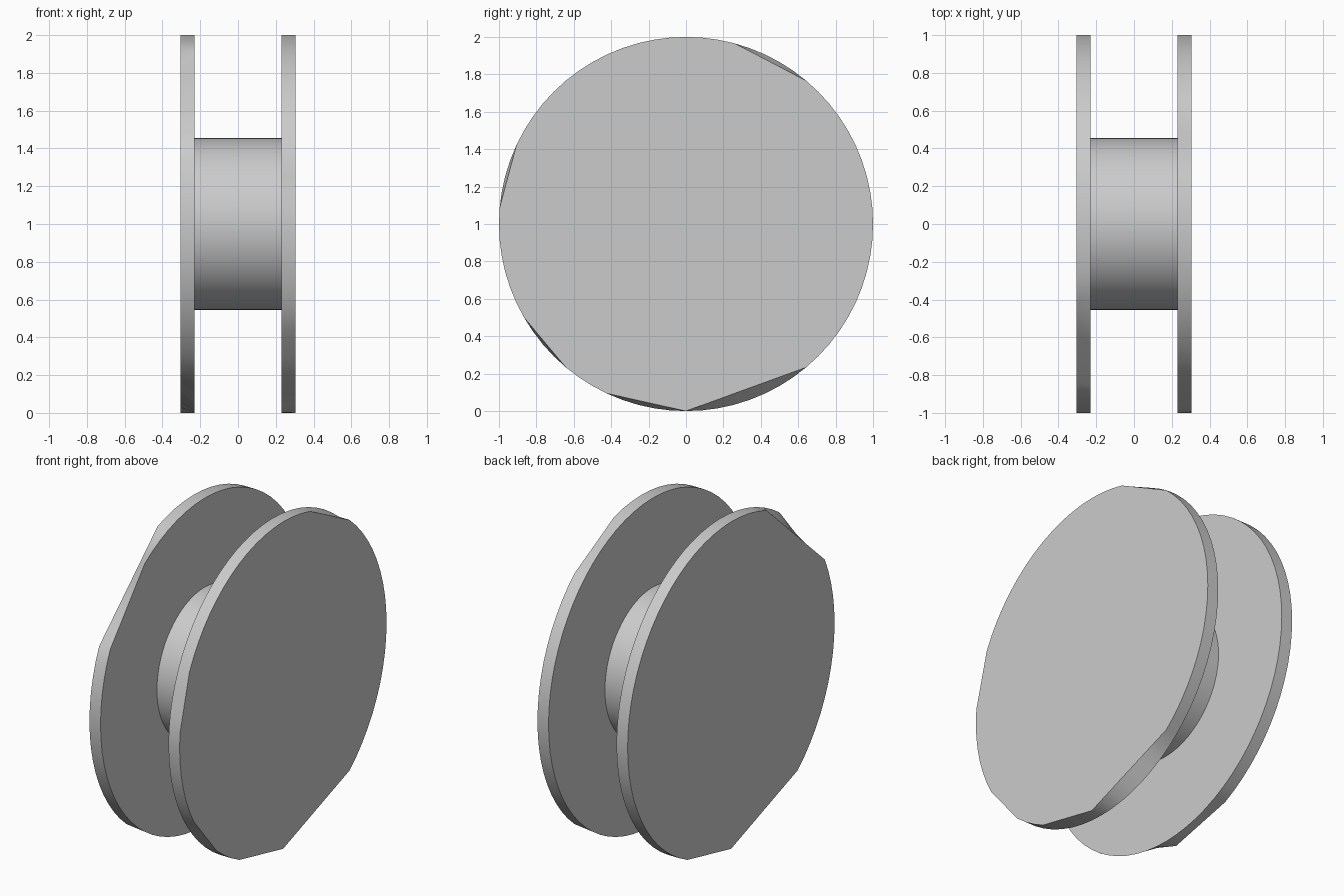
import bpy, bmesh, math

if "Cube" in bpy.data.objects:
    bpy.data.objects.remove(bpy.data.objects["Cube"])

SEG = 72
RIM, HUB = 1.0, 0.455
X_IN, X_OUT = 0.23, 0.305


def ring_point(deg, radius, flats):
    """Point (y, z) on a circle, flattened to a chord inside each angle range."""
    def on_circle(d):
        a = math.radians(d)
        return radius * math.cos(a), 1 + radius * math.sin(a)
    for a, b in flats:
        if a < deg < b:
            t = (deg - a) / (b - a)
            p, q = on_circle(a), on_circle(b)
            return p[0] + (q[0] - p[0]) * t, p[1] + (q[1] - p[1]) * t
    return on_circle(deg)


def drum(name, x0, x1, radius, flats0=(), flats1=(), caps=True):
    """Cylinder along x, each end with its own flattened stretches."""
    bm = bmesh.new()
    rings = []
    for x, flats in ((x0, flats0), (x1, flats1)):
        rings.append([bm.verts.new((x, *ring_point(i * 360 / SEG, radius, flats)))
                      for i in range(SEG)])
    a, b = rings
    for i in range(SEG):
        j = (i + 1) % SEG
        bm.faces.new((a[i], a[j], b[j], b[i]))
    if caps:
        bm.faces.new(a)
        bm.faces.new(b)
    bmesh.ops.recalc_face_normals(bm, faces=bm.faces)
    if not caps:
        # open tube: make sure the normals face away from the axle
        f = next(iter(bm.faces))
        c = f.calc_center_median()
        if f.normal.y * c.y + f.normal.z * (c.z - 1) < 0:
            bmesh.ops.reverse_faces(bm, faces=bm.faces)
    mesh = bpy.data.meshes.new(name)
    bm.to_mesh(mesh)
    bm.free()
    obj = bpy.data.objects.new(name, mesh)
    bpy.context.collection.objects.link(obj)
    bpy.ops.object.select_all(action='DESELECT')
    obj.select_set(True)
    bpy.context.view_layer.objects.active = obj
    bpy.ops.object.shade_smooth_by_angle(angle=math.radians(40))
    return obj


# Worn flats on the outer edges of the two flanges
left_flats = [(110, 155), (230, 270), (270, 295)]
right_flats = [(50, 75), (155, 175), (210, 230), (245, 270), (270, 310)]

# Flanges
drum("left_flange", -X_OUT, -X_IN, RIM, left_flats, [(125, 155)])
drum("right_flange", X_IN, X_OUT, RIM, [], right_flats)

# Hub between the flanges
drum("hub", -X_IN, X_IN, HUB, caps=False)
